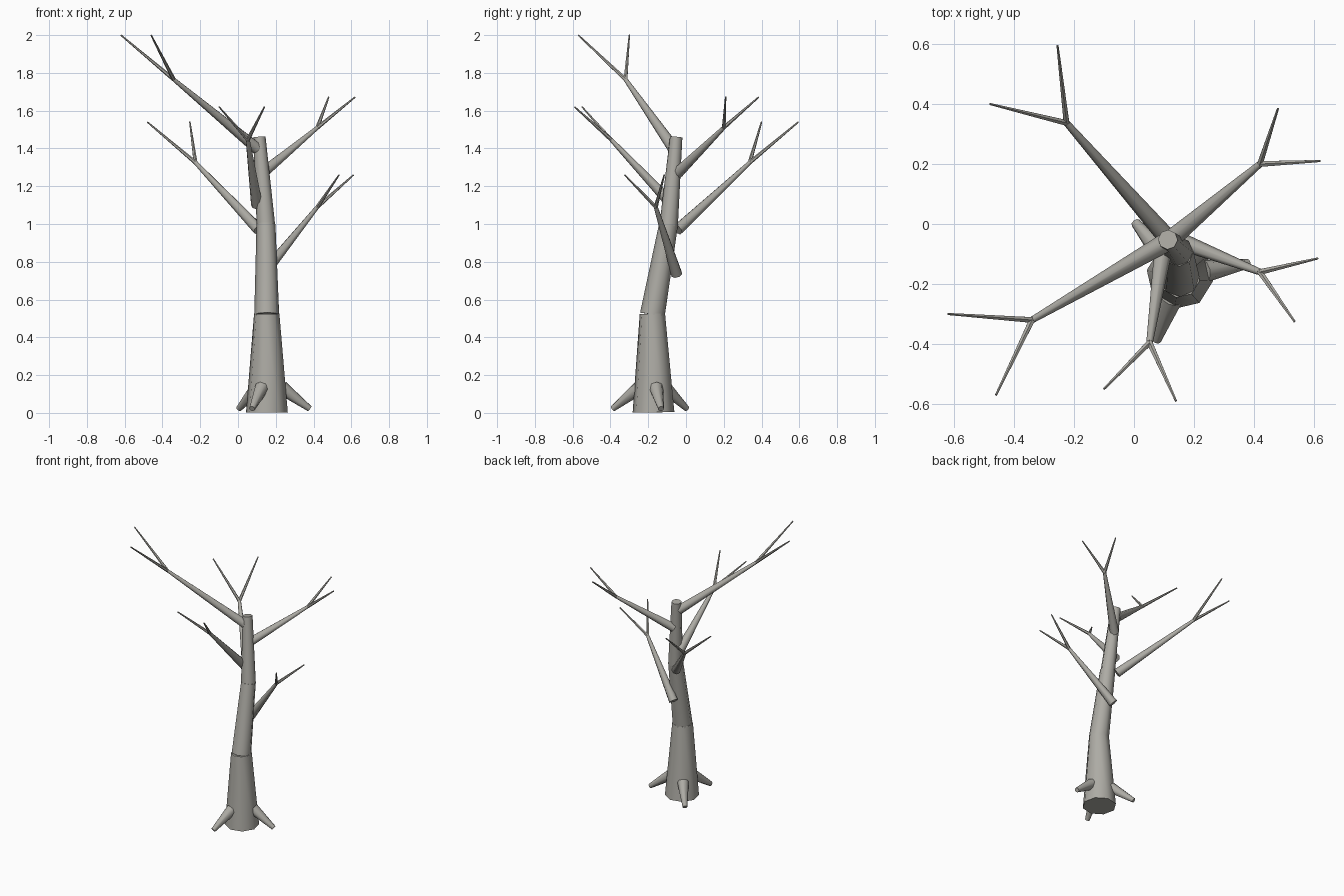
import bpy, math
from mathutils import Vector

bark = bpy.data.materials.new("grey_bark")
bark.diffuse_color = (0.42, 0.41, 0.375, 1)


def limb(name, a, b, r1, r2, sides=8):
    """Tapered cylinder from a to b, ends square to its axis."""
    a, b = Vector(a), Vector(b)
    d = b - a
    bpy.ops.mesh.primitive_cone_add(vertices=sides, radius1=r1, radius2=r2,
                                    depth=d.length, location=(a + b) / 2)
    ob = bpy.context.object
    ob.name = name
    ob.rotation_euler = d.to_track_quat('Z', 'Y').to_euler()
    ob.data.materials.append(bark)
    bpy.ops.object.shade_smooth_by_angle(angle=math.radians(50))
    return ob


# Trunk: three leaning sections
limb("trunk_lower", (0.153, -0.172, 0.003), (0.152, -0.178, 0.525), 0.112, 0.068)
limb("trunk_middle", (0.152, -0.178, 0.52), (0.148, -0.092, 1.0), 0.066, 0.05)
limb("trunk_upper", (0.148, -0.092, 0.99), (0.113, -0.052, 1.46), 0.049, 0.033)

# Roots: three around the base
for i in range(3):
    t = math.radians(10 + 120 * i)
    c, s = math.cos(t), math.sin(t)
    limb("root_%d" % (i + 1), (0.153 + 0.08 * c, -0.172 + 0.08 * s, 0.133),
         (0.153 + 0.23 * c, -0.172 + 0.23 * s, 0.022), 0.038, 0.016)

# Branches: base, fork, two twig tips, base radius
branches = [
    ((0.10, -0.065, 1.40), (-0.34, -0.32, 1.765), (-0.62, -0.30, 2.0), (-0.46, -0.57, 2.0), 0.032),
    ((0.13, -0.045, 1.27), (0.42, 0.20, 1.51), (0.62, 0.21, 1.672), (0.48, 0.385, 1.672), 0.031),
    ((0.10, -0.07, 1.10), (0.052, -0.395, 1.445), (-0.10, -0.55, 1.62), (0.14, -0.59, 1.62), 0.031),
    ((0.11, -0.045, 0.97), (-0.225, 0.337, 1.325), (-0.48, 0.40, 1.54), (-0.255, 0.595, 1.54), 0.031),
    ((0.135, -0.05, 0.735), (0.42, -0.16, 1.09), (0.612, -0.115, 1.26), (0.535, -0.325, 1.26), 0.031),
]
for i, (base, fork, tip_a, tip_b, r) in enumerate(branches, 1):
    limb("branch_%d" % i, base, fork, r, 0.011)
    limb("twig_%d_a" % i, fork, tip_a, 0.011, 0.004, 6)
    limb("twig_%d_b" % i, fork, tip_b, 0.011, 0.004, 6)
